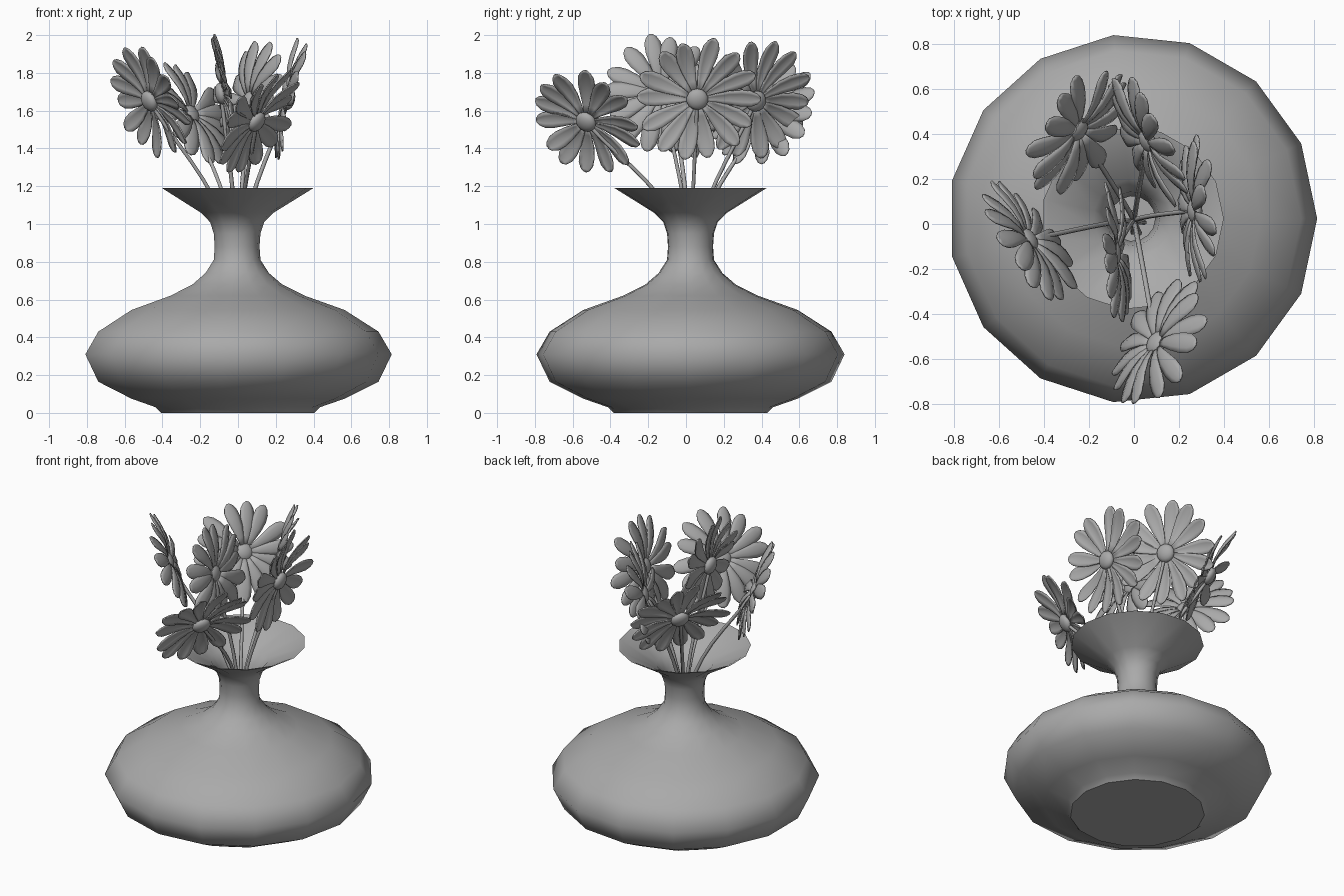
import bpy, bmesh, math, random
from mathutils import Vector, Matrix

random.seed(4)
cube = bpy.data.objects.get("Cube")
if cube:
    bpy.data.objects.remove(cube, do_unlink=True)

# Single clay grey
grey = bpy.data.materials.new("clay_grey")
grey.use_nodes = True
GREY = (0.4, 0.4, 0.4, 1)
grey.diffuse_color = GREY
bsdf = next(n for n in grey.node_tree.nodes if n.type == 'BSDF_PRINCIPLED')
bsdf.inputs["Base Color"].default_value = GREY


def add_object(name, bm):
    """Turn a bmesh into a named grey object."""
    mesh = bpy.data.meshes.new(name)
    bm.to_mesh(mesh)
    bm.free()
    mesh.materials.append(grey)
    obj = bpy.data.objects.new(name, mesh)
    bpy.context.collection.objects.link(obj)
    return obj


# Vase: lathed profile of (radius, height), outside then inside
SIDES = 15
PROFILE = [(.41, 0), (.44, .03), (.57, .075), (.75, .165), (.82, .31),
           (.75, .43), (.57, .545), (.36, .62), (.24, .68), (.17, .74),
           (.125, .81), (.12, .88), (.125, .95), (.145, 1.01), (.195, 1.06),
           (.405, 1.19), (.385, 1.185), (.175, 1.07), (.12, 1.0),
           (.1, .88), (.11, .8), (.2, .67), (.7, .4), (.6, .15), (.38, .04)]
SHARP_RINGS = {0, 15}


def build_vase():
    bm = bmesh.new()
    rings = []
    for r, z in PROFILE:
        ring = []
        for i in range(SIDES):
            a = math.tau * i / SIDES
            ring.append(bm.verts.new((r * math.cos(a) - .006, r * math.sin(a) + .024, z)))
        rings.append(ring)
    for low, high in zip(rings, rings[1:]):
        for i in range(SIDES):
            j = (i + 1) % SIDES
            bm.faces.new((low[i], low[j], high[j], high[i])).smooth = True
    bm.faces.new(rings[0][::-1])
    bm.faces.new(rings[-1])
    for k in SHARP_RINGS:
        for i in range(SIDES):
            bm.edges.get((rings[k][i], rings[k][(i + 1) % SIDES])).smooth = False
    add_object("vase", bm)


# Petal: cambered leaf-shaped strip, (fraction of length, half width)
PETAL = [(.12, .012), (.3, .024), (.5, .038), (.7, .047),
         (.85, .044), (.95, .028), (1, .008)]
PETALS = 14


def add_petal(bm, matrix, radius):
    rows = []
    for t, w in PETAL:
        lift = .03 * math.sin(math.pi * t)
        pts = [(t * radius, s * w, lift - abs(s) * w * .25) for s in (-1, -.5, 0, .5, 1)]
        rows.append([bm.verts.new(matrix @ Vector(p)) for p in pts])
    for a, b in zip(rows, rows[1:]):
        for i in range(len(a) - 1):
            bm.faces.new((a[i], b[i], b[i + 1], a[i + 1])).smooth = True


def build_flower(index, centre, normal, radius):
    centre = Vector(centre)
    facing = Vector(normal).normalized().to_track_quat('Z', 'Y').to_matrix().to_4x4()
    place = Matrix.Translation(centre) @ facing

    # Ring of petals, with slight random tilt
    bm = bmesh.new()
    for i in range(PETALS):
        turn = Matrix.Rotation(math.tau * (i + random.uniform(-.12, .12)) / PETALS, 4, 'Z')
        tilt = Matrix.Rotation(random.uniform(-.1, .08), 4, 'Y')
        roll = Matrix.Rotation(.15, 4, 'X')
        add_petal(bm, place @ turn @ tilt @ roll, radius * random.uniform(.95, 1.02))
    petals = add_object(f"petals_{index}", bm)
    thick = petals.modifiers.new("thickness", 'SOLIDIFY')
    thick.thickness = .007
    thick.offset = 0

    # Flower centre
    bm = bmesh.new()
    bmesh.ops.create_uvsphere(bm, u_segments=14, v_segments=8, radius=.058,
                              matrix=place @ Matrix.Diagonal((1, 1, .55, 1)))
    for f in bm.faces:
        f.smooth = True
    add_object(f"flower_centre_{index}", bm)

    # Stem rising from inside the neck
    curve = bpy.data.curves.new(f"stem_{index}", 'CURVE')
    curve.dimensions = '3D'
    curve.bevel_depth = .011
    curve.bevel_resolution = 1
    curve.resolution_u = 6
    path = [Vector((-centre.x * .1, -centre.y * .1, .45)),
            Vector((centre.x * .14, centre.y * .14 + .02, 1.0)),
            centre]
    spline = curve.splines.new('BEZIER')
    spline.bezier_points.add(len(path) - 1)
    for point, co in zip(spline.bezier_points, path):
        point.co = co
        point.handle_left_type = point.handle_right_type = 'AUTO'
    curve.materials.append(grey)
    stem = bpy.data.objects.new(f"stem_{index}", curve)
    bpy.context.collection.objects.link(stem)
    bpy.ops.object.select_all(action='DESELECT')
    stem.select_set(True)
    bpy.context.view_layer.objects.active = stem
    bpy.ops.object.convert(target='MESH')


# Flowers: centre, upward-facing direction, radius
FLOWERS = [
    ((-.25, .42, 1.58), (.7, -.47, .48), .32),
    ((-.47, -.07, 1.65), (.77, .5, .38), .32),
    ((-.09, -.13, 1.69), (.97, .05, .18), .32),
    ((.1, -.53, 1.54), (-.72, .43, .5), .32),
    ((.27, .06, 1.66), (-.96, -.04, .22), .335),
    ((.06, .37, 1.65), (-.87, -.4, .3), .33),
]

build_vase()
for n, flower in enumerate(FLOWERS, 1):
    build_flower(n, *flower)
